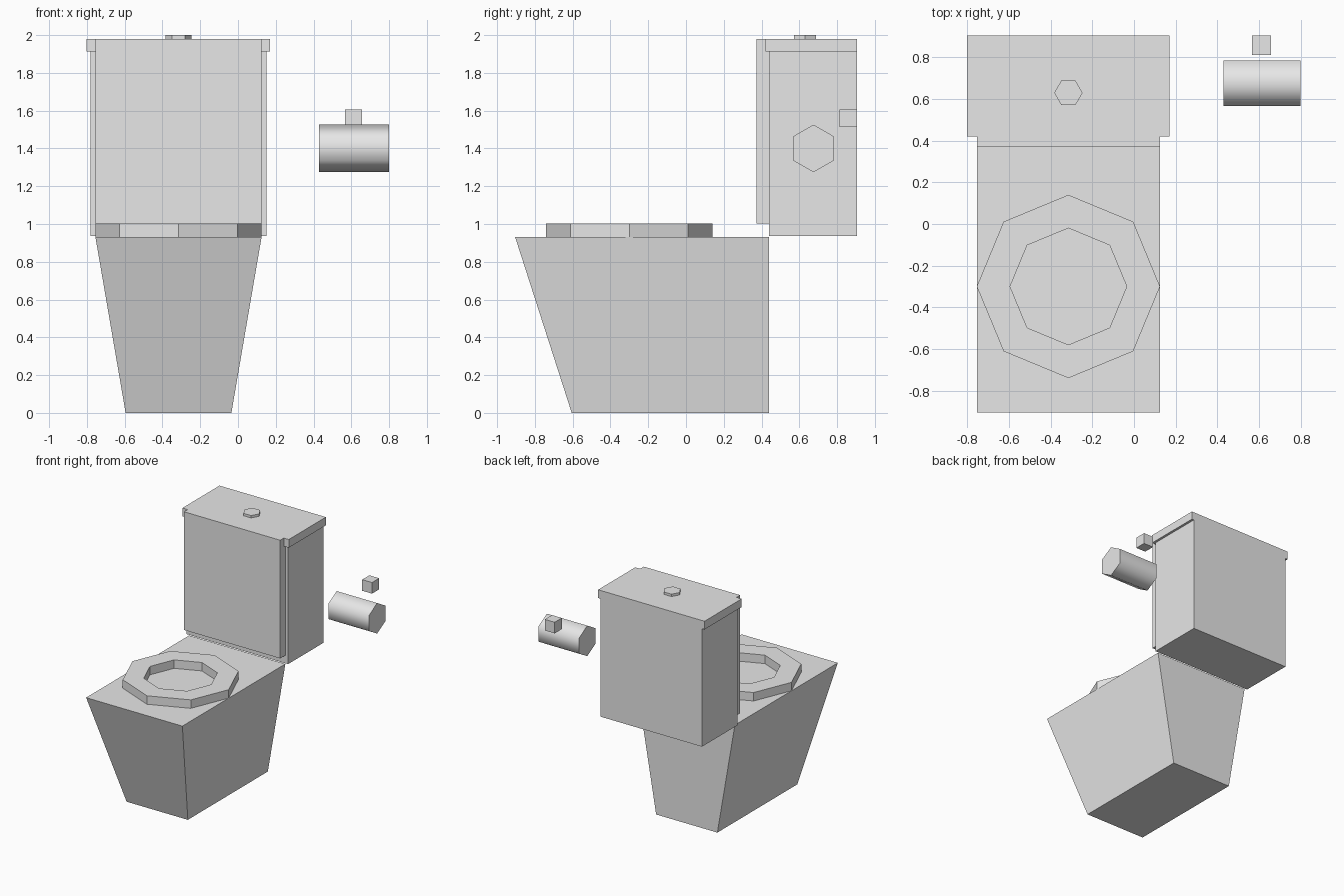
import bpy, bmesh, math
from mathutils import Matrix

old = bpy.data.objects.get("Cube")
if old:
    bpy.data.objects.remove(old, do_unlink=True)

GREY = (0.8, 0.8, 0.8, 1)
porcelain = bpy.data.materials.new("light_grey")
porcelain.use_nodes = True
porcelain.diffuse_color = GREY
porcelain.node_tree.nodes["Principled BSDF"].inputs["Base Color"].default_value = GREY

MID = -0.315  # centre line of the fixture


def finish(name, bm):
    bmesh.ops.recalc_face_normals(bm, faces=bm.faces)
    mesh = bpy.data.meshes.new(name)
    bm.to_mesh(mesh)
    bm.free()
    mesh.materials.append(porcelain)
    obj = bpy.data.objects.new(name, mesh)
    bpy.context.collection.objects.link(obj)
    return obj


def box(name, x, y, z, bottom_x=None, bottom_y=None):
    """Box from ranges, with an optional different footprint at the bottom."""
    bm = bmesh.new()
    bmesh.ops.create_cube(bm, size=1)
    for v in bm.verts:
        low = v.co.z < 0
        xs = bottom_x if low and bottom_x else x
        ys = bottom_y if low and bottom_y else y
        v.co = (xs[v.co.x > 0], ys[v.co.y > 0], z[v.co.z > 0])
    return finish(name, bm)


def prism(name, sides, radius, depth, matrix):
    bm = bmesh.new()
    bmesh.ops.create_cone(bm, cap_ends=True, segments=sides, radius1=radius,
                          radius2=radius, depth=depth, matrix=matrix)
    return finish(name, bm)


def ring(name, sides, outer, inner, height, location):
    bm = bmesh.new()
    for radius in (outer, inner):
        bmesh.ops.create_circle(bm, segments=sides, radius=radius,
                                matrix=Matrix.Translation(location))
    bmesh.ops.bridge_loops(bm, edges=bm.edges[:])
    result = bmesh.ops.extrude_face_region(bm, geom=bm.faces[:], use_keep_orig=True)
    top = [g for g in result["geom"] if isinstance(g, bmesh.types.BMVert)]
    bmesh.ops.translate(bm, verts=top, vec=(0, 0, height))
    return finish(name, bm)


# Tapered bowl with an octagonal seat
box("bowl_base", (-0.755, 0.125), (-0.905, 0.44), (0, 0.932),
    bottom_x=(-0.595, -0.035), bottom_y=(-0.605, 0.44))
ring("seat", 8, 0.44, 0.28, 0.07, (MID, -0.30, 0.932))

# Raised cover, cistern, cistern lid and flush button
box("raised_cover", (-0.755, 0.125), (0.373, 0.44), (1.003, 1.98))
box("cistern", (-0.78, 0.15), (0.44, 0.905), (0.937, 1.92))
box("cistern_lid", (-0.803, 0.17), (0.42, 0.905), (1.912, 1.98))
prism("flush_button", 6, 0.068, 0.03,
      Matrix.Translation((MID, 0.63, 1.985)) @ Matrix.Rotation(math.pi / 2, 4, "Z"))

# Paper roll lying along x, smooth around its sides, with its wall mount
lying = Matrix.Rotation(math.pi / 2, 4, "X") @ Matrix.Rotation(math.pi / 2, 4, "Y")
roll = prism("paper_roll", 6, 0.126, 0.37,
             Matrix.Translation((0.615, 0.675, 1.40)) @ lying)
bpy.ops.object.select_all(action="DESELECT")
roll.select_set(True)
bpy.context.view_layer.objects.active = roll
bpy.ops.object.shade_smooth_by_angle(angle=math.radians(75))
box("roll_mount", (0.567, 0.657), (0.812, 0.905), (1.513, 1.605))
